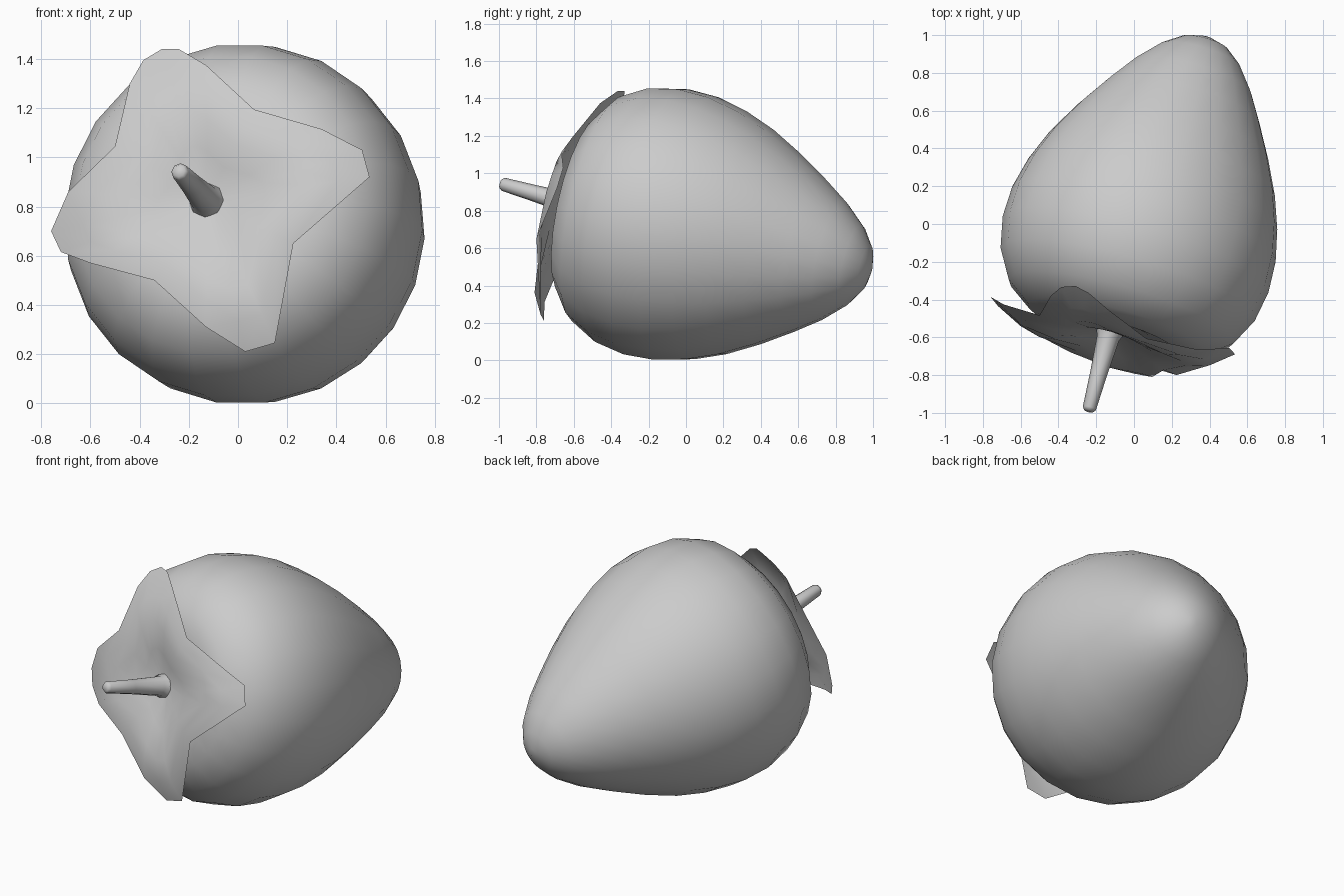
import bpy, bmesh, math
from mathutils import Vector

cube = bpy.data.objects.get("Cube")
if cube:
    bpy.data.objects.remove(cube, do_unlink=True)

# Single flat colour
grey = bpy.data.materials.new("plain_grey")
grey.use_nodes = True
grey.diffuse_color = (0.6, 0.6, 0.6, 1)
grey.node_tree.nodes["Principled BSDF"].inputs["Base Color"].default_value = grey.diffuse_color


def finish(bm, name, angle):
    bmesh.ops.recalc_face_normals(bm, faces=bm.faces)
    mesh = bpy.data.meshes.new(name)
    bm.to_mesh(mesh)
    bm.free()
    mesh.materials.append(grey)
    obj = bpy.data.objects.new(name, mesh)
    bpy.context.collection.objects.link(obj)
    bpy.ops.object.select_all(action='DESELECT')
    obj.select_set(True)
    bpy.context.view_layer.objects.active = obj
    bpy.ops.object.shade_smooth_by_angle(angle=math.radians(angle))


def skin(bm, rings):
    """Join successive closed rings of points with faces."""
    loops = [[bm.verts.new(p) for p in ring] for ring in rings]
    for a, b in zip(loops, loops[1:]):
        for i in range(len(a)):
            j = (i + 1) % len(a)
            bm.faces.new((a[i], a[j], b[j], b[i]))
    return loops


def lathe(name, origin, axis, profile, sides, angle, bend=0):
    """Turn a (distance, radius) profile about an axis that may bend towards +x."""
    turn = axis.to_track_quat('Z', 'Y')
    rings = [[origin + Vector((bend * s * s, 0, 0))
              + turn @ Vector((r * math.cos(k * math.tau / sides),
                               r * math.sin(k * math.tau / sides), s))
              for k in range(sides)] for s, r in profile]
    bm = bmesh.new()
    loops = skin(bm, rings)
    bm.faces.new(loops[0])
    bm.faces.new(loops[-1])
    finish(bm, name, angle)


# Fruit: dimpled stem end to rounded tip
fruit_profile = [(-0.53, 0.03), (-0.59, 0.18), (-0.63, 0.34), (-0.59, 0.49),
                 (-0.49, 0.62), (-0.34, 0.70), (-0.17, 0.732), (0, 0.725),
                 (0.17, 0.685), (0.34, 0.62), (0.52, 0.525), (0.69, 0.42),
                 (0.83, 0.325), (0.95, 0.22), (1.02, 0.125), (1.05, 0.03)]
lathe("fruit", Vector((0.053, 0, 0.705)), Vector((0.27, 0.94, -0.21)).normalized(),
      fruit_profile, 22, 80, bend=0.045)

# Leaf cap: four-pointed outline (x, z) and a dish of (radius, y), on a tilted plane
outline = [(-0.31, 1.44), (-0.24, 1.44), (-0.13, 1.375), (0.065, 1.195),
           (0.34, 1.115), (0.505, 1.03), (0.535, 0.92), (0.225, 0.65),
           (0.15, 0.245), (0.03, 0.21), (-0.13, 0.31), (-0.34, 0.50),
           (-0.60, 0.57), (-0.72, 0.615), (-0.76, 0.70), (-0.69, 0.86),
           (-0.50, 1.045), (-0.44, 1.30), (-0.385, 1.395)]
dish = [(0, -0.55), (0.15, -0.61), (0.3, -0.655), (0.45, -0.65), (0.6, -0.585), (0.75, -0.44)]
CAP = Vector((-0.12, 0.83))


def dish_depth(r):
    for (r0, y0), (r1, y1) in zip(dish, dish[1:]):
        if r <= r1:
            return y0 + (y1 - y0) * (r - r0) / (r1 - r0)
    return dish[-1][1]


def cap_point(p, t):
    d = (Vector(p) - CAP) * t
    y = dish_depth(d.length) - 0.287 * d.x + 0.27 * d.y
    return Vector((CAP.x + d.x, y, CAP.y + d.y))


bm = bmesh.new()
loops = skin(bm, [[cap_point(p, t) for p in outline] for t in (0.1, 0.35, 0.6, 0.8, 1)])
bm.faces.new(loops[0])
finish(bm, "leaf_cap", 80)

# Stem: flared at the root, tapering to a blunt end
root, end = Vector((-0.115, -0.52, 0.81)), Vector((-0.24, -0.99, 0.945))
length = (end - root).length
lathe("stem", root, (end - root).normalized(),
      [(-0.02, 0.11), (0.03, 0.085), (0.09, 0.06), (length * 0.6, 0.045),
       (length - 0.015, 0.036), (length, 0.025)], 8, 60)
